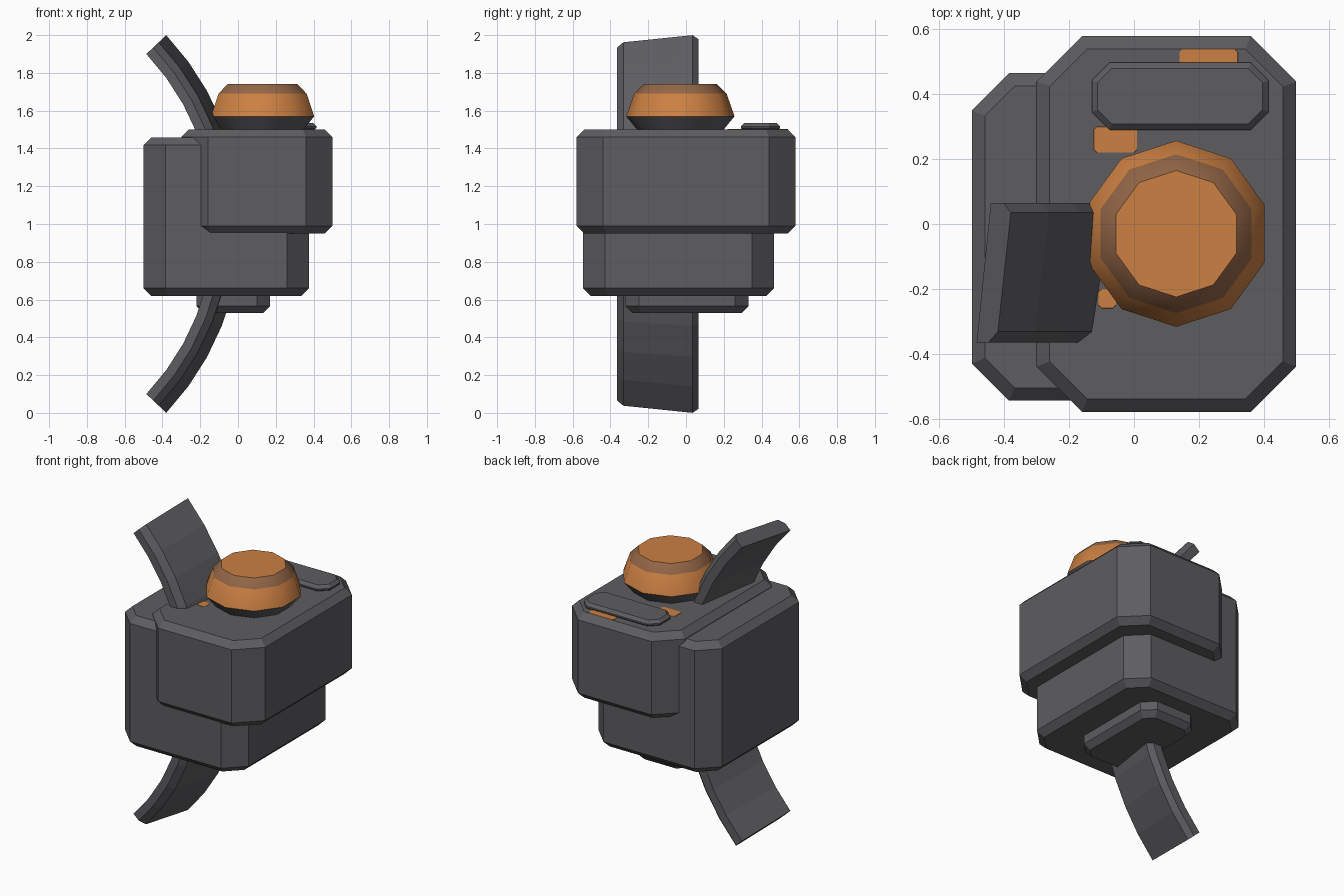
import bpy, bmesh, math

cube = bpy.data.objects.get("Cube")
if cube:
    bpy.data.objects.remove(cube, do_unlink=True)


def material(name, rgb):
    m = bpy.data.materials.new(name)
    m.use_nodes = True
    m.diffuse_color = (*rgb, 1)
    m.node_tree.nodes["Principled BSDF"].inputs["Base Color"].default_value = (*rgb, 1)
    return m


grey = material("dark_grey", (0.11, 0.11, 0.12))
orange = material("orange", (0.6, 0.215, 0.055))
brown = material("brown", (0.29, 0.133, 0.062))


def loft(name, rings, mats, band_mats=None):
    """Skin a stack of equal rings and cap both ends."""
    bm = bmesh.new()
    loops = [[bm.verts.new(p) for p in ring] for ring in rings]
    n = len(loops[0])
    bm.faces.new(loops[0][::-1])
    top = bm.faces.new(loops[-1])
    if band_mats:
        top.material_index = band_mats[-1]
    for k, (a, b) in enumerate(zip(loops, loops[1:])):
        for i in range(n):
            j = (i + 1) % n
            f = bm.faces.new((a[i], a[j], b[j], b[i]))
            if band_mats:
                f.material_index = band_mats[k]
    bmesh.ops.recalc_face_normals(bm, faces=bm.faces)
    mesh = bpy.data.meshes.new(name)
    bm.to_mesh(mesh)
    bm.free()
    for m in mats:
        mesh.materials.append(m)
    obj = bpy.data.objects.new(name, mesh)
    bpy.context.collection.objects.link(obj)
    return obj


def octagon(x, y, z, cut, inset):
    x0, x1, y0, y1 = x[0] + inset, x[1] - inset, y[0] + inset, y[1] - inset
    c = cut - 0.586 * inset
    return [(x0 + c, y0, z), (x1 - c, y0, z), (x1, y0 + c, z), (x1, y1 - c, z),
            (x1 - c, y1, z), (x0 + c, y1, z), (x0, y1 - c, z), (x0, y0 + c, z)]


def block(name, x, y, z, cut, bevel, mat=grey):
    """Box with cut corners and bevelled top and bottom rims."""
    levels = [(z[0], bevel), (z[0] + bevel, 0), (z[1] - bevel, 0), (z[1], bevel)]
    return loft(name, [octagon(x, y, h, cut, i) for h, i in levels], [mat])


# Body blocks and plates
block("upper_block", (-0.30, 0.50), (-0.58, 0.58), (0.95, 1.50), 0.14, 0.04)
block("lower_block", (-0.50, 0.375), (-0.545, 0.465), (0.62, 1.457), 0.115, 0.04)
block("bottom_plate", (-0.22, 0.17), (-0.32, 0.33), (0.53, 0.66), 0.07, 0.035)
block("top_plate", (-0.13, 0.415), (0.29, 0.498), (1.49, 1.535), 0.055, 0.018)

# Thin orange patches on the top face
for side, x, y in (("back", (0.14, 0.32), (0.49, 0.54)),
                   ("middle", (-0.125, 0.01), (0.22, 0.30)),
                   ("front", (-0.11, -0.055), (-0.26, -0.2))):
    block(side + "_patch", x, y, (1.498, 1.502), 0.01, 0.001, orange)

# Ten-sided domed button
profile = [(0.225, 1.495), (0.287, 1.57), (0.245, 1.69), (0.195, 1.74)]
rings = [[(0.13 + r * math.sin(i * math.tau / 10), -0.03 + r * math.cos(i * math.tau / 10), z)
          for i in range(10)] for r, z in profile]
button = loft("button", rings, [grey, orange, brown], [0, 1, 2, 1])
bpy.context.view_layer.objects.active = button
button.select_set(True)
bpy.ops.object.shade_smooth_by_angle(angle=math.radians(40))

# Curved fin: a tapered section swept along an arc through the body
section = [(-0.365, -0.095), (-0.332, -0.055), (0.035, 0), (0.065, -0.03),
           (0.065, -0.085), (-0.365, -0.145)]
sweep, steps, radius = math.radians(43.4), 12, 1.455
rings = []
for s in range(steps + 1):
    a = sweep * (2 * s / steps - 1)
    rings.append([(-1.437 + (radius + d) * math.cos(a), y, 1 + (radius + d) * math.sin(a))
                  for y, d in section])
loft("curved_fin", rings, [grey])
